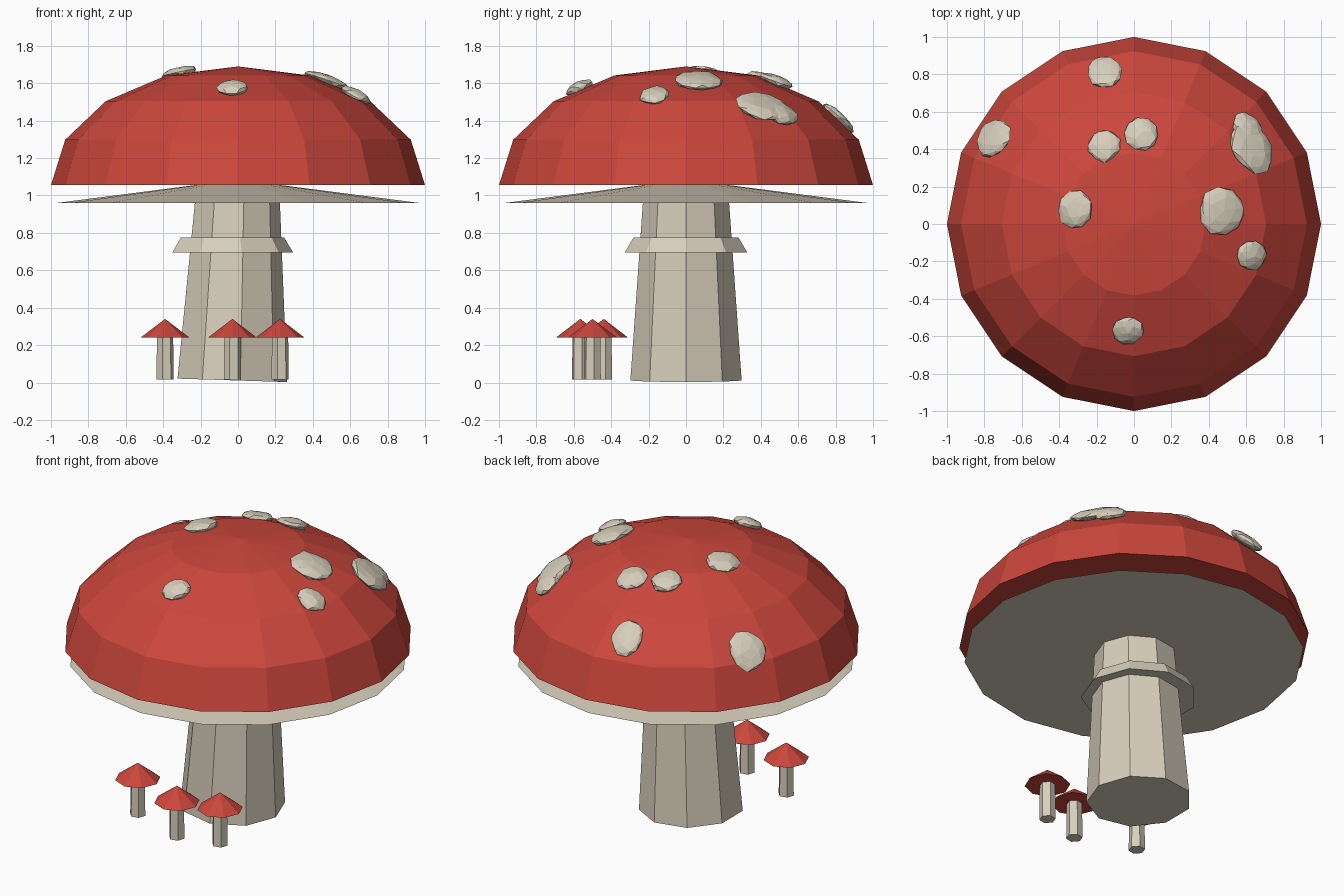
import bpy, bmesh, math, random
from mathutils import Vector, Matrix

if "Cube" in bpy.data.objects:
    bpy.data.objects.remove(bpy.data.objects["Cube"])

random.seed(4)


def material(name, rgb):
    m = bpy.data.materials.new(name)
    m.diffuse_color = (*rgb, 1)
    m.use_nodes = True
    m.node_tree.nodes["Principled BSDF"].inputs["Base Color"].default_value = m.diffuse_color
    return m


RED = material("cap red", (0.60, 0.062, 0.045))
CREAM = material("stem cream", (0.68, 0.62, 0.50))


def finish(bm, name, mat):
    bmesh.ops.recalc_face_normals(bm, faces=bm.faces)
    mesh = bpy.data.meshes.new(name)
    bm.to_mesh(mesh)
    bm.free()
    mesh.materials.append(mat)
    obj = bpy.data.objects.new(name, mesh)
    bpy.context.collection.objects.link(obj)
    return obj


def lathe(name, mat, sides, profile, center=(0, 0), turn=0.0, lean=0.0):
    """Closed faceted solid from (radius, z) rings; radius 0 makes a point."""
    bm = bmesh.new()
    rings = []
    for r, z in profile:
        n = 1 if r == 0 else sides
        rings.append([bm.verts.new((r * math.cos(turn + math.tau * i / sides),
                                    r * math.sin(turn + math.tau * i / sides), z))
                      for i in range(n)])
    for a, b in zip(rings, rings[1:]):
        for i in range(sides):
            j = (i + 1) % sides
            if len(b) == 1:
                bm.faces.new((a[i], a[j], b[0]))
            else:
                bm.faces.new((a[i], a[j], b[j], b[i]))
    bm.faces.new(rings[0][::-1])
    if len(rings[-1]) > 1:
        bm.faces.new(rings[-1])
    bmesh.ops.transform(bm, verts=bm.verts, matrix=Matrix.Translation((*center, 0))
                        @ Matrix.Rotation(lean, 4, 'Y'))
    return finish(bm, name, mat)


# Main cap: flattened half sphere
CAP_Z, CAP_H = 1.055, 0.635
arc = [math.radians(22.5 * i) for i in range(4)]
lathe("cap", RED, 16,
      [(math.cos(a), CAP_Z + CAP_H * math.sin(a)) for a in arc] + [(0, CAP_Z + CAP_H)])

# Shallow cone under the cap
lathe("gills", CREAM, 16, [(0.97, 0.96), (0, 1.085)])

# Leaning stem with a flared collar
lathe("stem", CREAM, 9, [(0.302, 0.012), (0.228, 1.05)], (-0.04, 0), lean=math.radians(1.8))
lathe("collar", CREAM, 9, [(0.333, 0.695), (0.285, 0.775)], (-0.038, 0))

# Three small mushrooms in front
for i, (x, y) in enumerate([(-0.39, -0.44), (-0.03, -0.565), (0.225, -0.50)]):
    lathe(f"small_stem_{i + 1}", CREAM, 6, [(0.047, 0.015), (0.044, 0.26)], (x, y), turn=0.2)
    lathe(f"small_cap_{i + 1}", RED, 8, [(0.131, 0.24), (0, 0.34)], (x, y))

# Flattened lumps on the cap: x, y, size down the slope, size across it
spots = [(-0.16, 0.81, 0.115, 0.095), (-0.75, 0.46, 0.125, 0.115),
         (-0.16, 0.42, 0.092, 0.092), (0.04, 0.48, 0.092, 0.092),
         (-0.31, 0.08, 0.095, 0.105), (0.47, 0.07, 0.135, 0.132),
         (0.63, 0.41, 0.125, 0.155), (0.61, 0.51, 0.09, 0.10),
         (0.63, -0.17, 0.088, 0.08), (-0.03, -0.57, 0.08, 0.083)]
for i, (x, y, down, across) in enumerate(spots):
    h = math.sqrt(1 - x * x - y * y)
    normal = Vector((x, y, h / CAP_H)).normalized()
    side = Vector((-y, x, 0)).normalized()
    slope = side.cross(normal)
    frame = Matrix((slope, side, normal)).transposed().to_4x4()
    frame.translation = (x, y, CAP_Z + CAP_H * h)
    bm = bmesh.new()
    bmesh.ops.create_icosphere(bm, subdivisions=2, radius=1)
    for v in bm.verts:
        v.co *= random.uniform(0.9, 1.06)
    bmesh.ops.transform(bm, verts=bm.verts,
                        matrix=frame @ Matrix.Diagonal((down, across, 0.033, 1)))
    finish(bm, f"spot_{i + 1}", CREAM)
